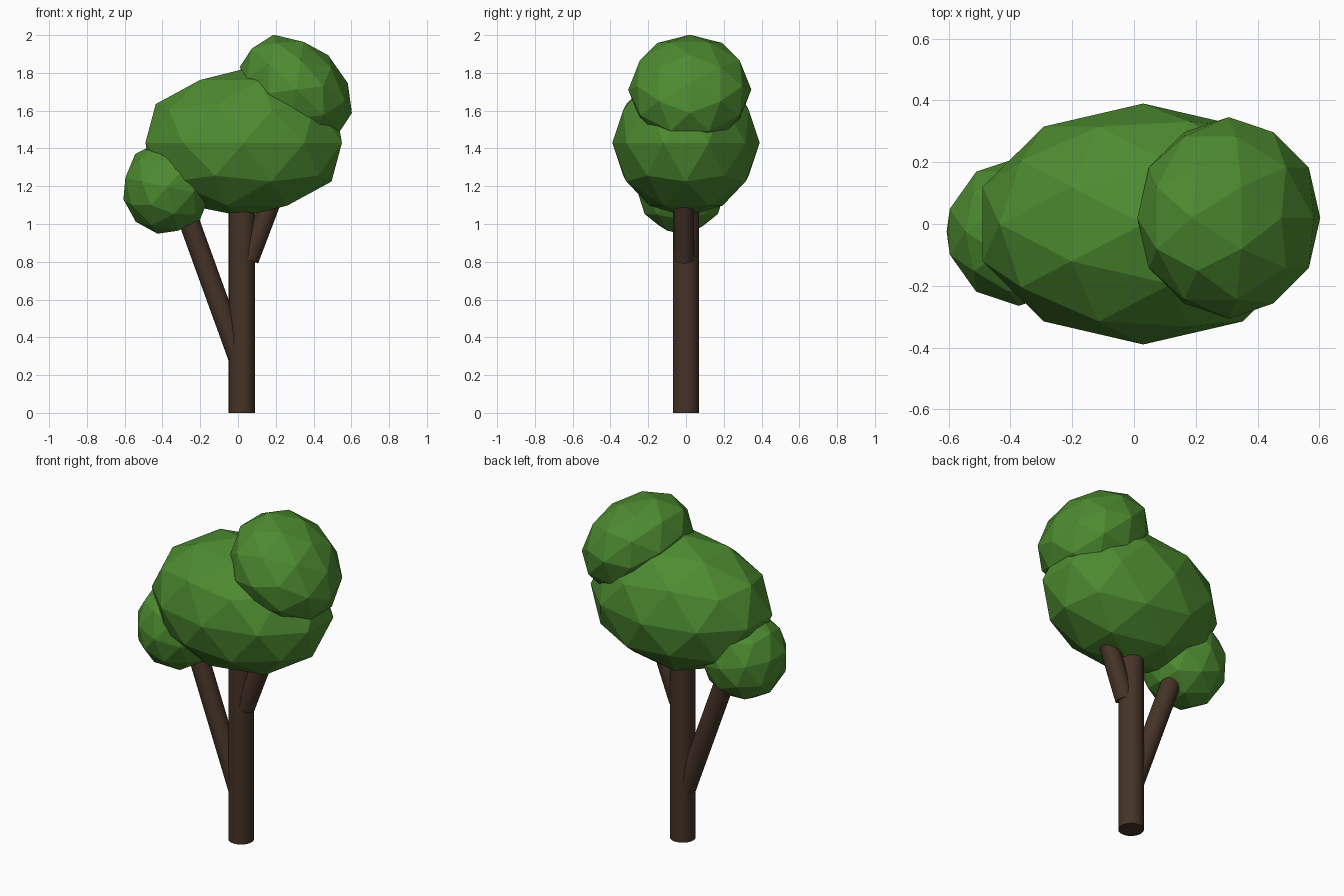
import bpy
from math import radians
from mathutils import Vector

if "Cube" in bpy.data.objects:
    bpy.data.objects.remove(bpy.data.objects["Cube"])


def material(name, colour):
    mat = bpy.data.materials.new(name)
    mat.diffuse_color = colour
    mat.use_nodes = True
    mat.node_tree.nodes["Principled BSDF"].inputs["Base Color"].default_value = mat.diffuse_color
    return mat


bark = material("bark", (0.06, 0.033, 0.02, 1))
leaf = material("leaf", (0.075, 0.26, 0.03, 1))


def limb(name, start, end, radius):
    """Straight round limb between two points."""
    a, b = Vector(start), Vector(end)
    axis = b - a
    bpy.ops.mesh.primitive_cylinder_add(
        vertices=32, radius=radius, depth=axis.length, location=(a + b) / 2,
        rotation=axis.to_track_quat('Z', 'Y').to_euler())
    ob = bpy.context.object
    ob.name = name
    ob.data.materials.append(bark)
    bpy.ops.object.shade_smooth_by_angle(angle=radians(30))


def foliage(name, centre, size, tilt=0):
    """Flat-shaded, stretched icosphere tilted about y."""
    bpy.ops.mesh.primitive_ico_sphere_add(
        subdivisions=2, radius=1, location=centre, rotation=(0, radians(tilt), 0))
    ob = bpy.context.object
    ob.name = name
    ob.scale = size
    ob.data.materials.append(leaf)


# Trunk and branches
limb("trunk", (0.021, 0, 0), (0.021, 0, 1.2), 0.07)
limb("left_branch", (0.0, 0, 0.30), (-0.29, 0, 1.10), 0.055)
limb("right_branch", (0.057, -0.01, 0.81), (0.19, -0.01, 1.16), 0.053)

# Leaf clumps
foliage("main_foliage", (0.03, 0, 1.43), (0.547, 0.39, 0.39))
foliage("upper_foliage", (0.307, 0.02, 1.711), (0.336, 0.326, 0.25), 43)
foliage("lower_foliage", (-0.373, -0.025, 1.197), (0.24, 0.24, 0.254), 12)
